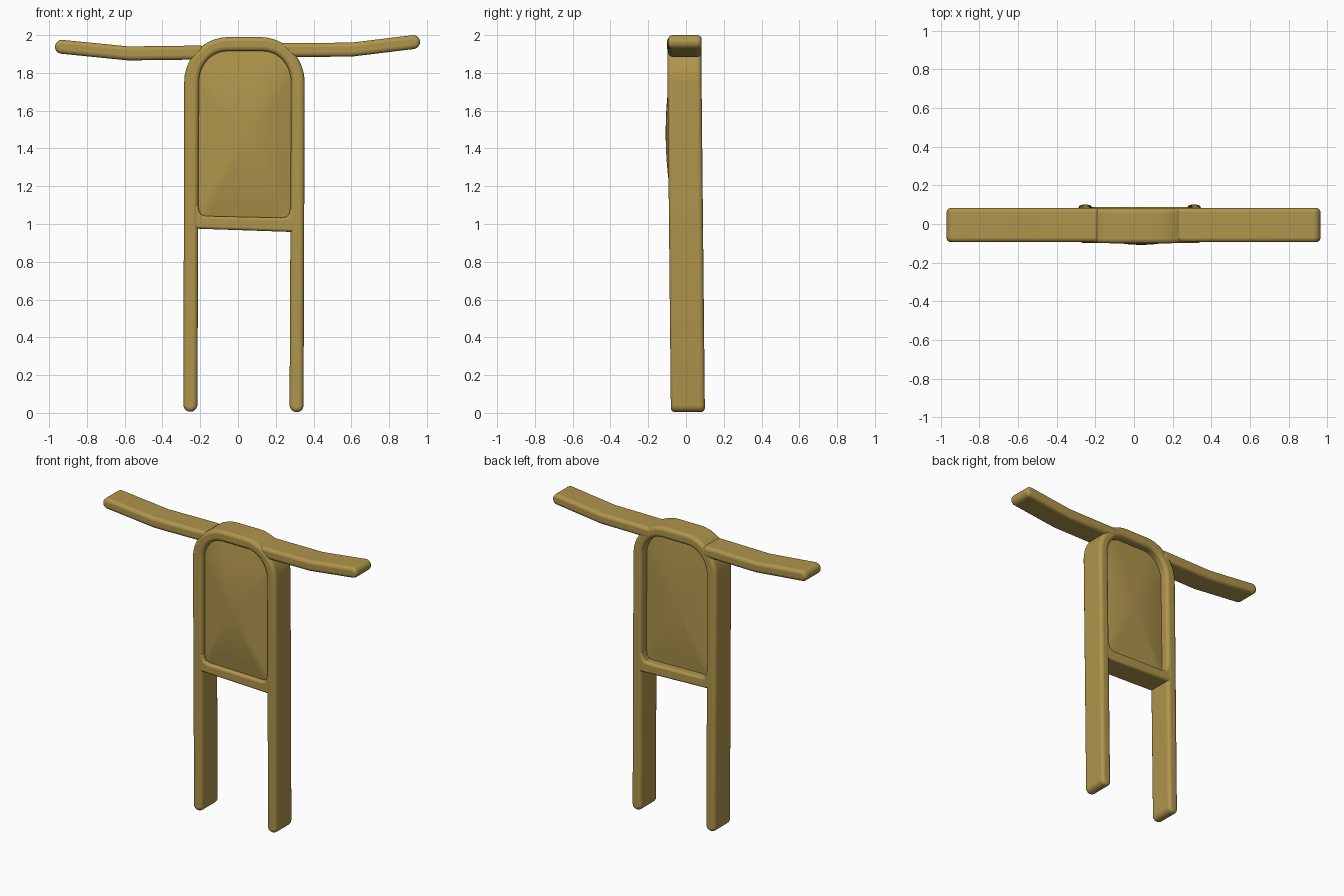
import bpy, bmesh, math

cube = bpy.data.objects.get("Cube")
if cube:
    bpy.data.objects.remove(cube, do_unlink=True)

wood = bpy.data.materials.new("tan_wood")
wood.use_nodes = True
TAN = (0.43, 0.30, 0.072, 1)
wood.diffuse_color = TAN
wood.node_tree.nodes["Principled BSDF"].inputs["Base Color"].default_value = TAN


def lean(z):
    """Backward drift of the body towards the ground."""
    return 0.01 - 0.01 * z


def arc(cx, cz, rx, rz, start, end, steps=10):
    """Points on an elliptical arc, angles in degrees."""
    angles = [math.radians(start + (end - start) * i / steps) for i in range(steps + 1)]
    return [(cx + rx * math.cos(a), cz + rz * math.sin(a)) for a in angles]


def finish(name, bm, bevel=0):
    bmesh.ops.recalc_face_normals(bm, faces=bm.faces)
    mesh = bpy.data.meshes.new(name)
    bm.to_mesh(mesh)
    bm.free()
    mesh.materials.append(wood)
    obj = bpy.data.objects.new(name, mesh)
    bpy.context.collection.objects.link(obj)
    if bevel:
        mod = obj.modifiers.new("rounded_edges", 'BEVEL')
        mod.width = bevel
        mod.segments = 4
        mod.limit_method = 'ANGLE'
        mod.angle_limit = math.radians(45)
    bpy.ops.object.select_all(action='DESELECT')
    obj.select_set(True)
    bpy.context.view_layer.objects.active = obj
    bpy.ops.object.shade_smooth_by_angle(angle=math.radians(40))
    return obj


def slab(name, outline, y0, y1, bevel=0.022, leaning=True):
    """Extrude an outline drawn in x and z through the depth."""
    bm = bmesh.new()
    rows = []
    for y in (y0, y1):
        rows.append([bm.verts.new((x, y + (lean(z) if leaning else 0), z)) for x, z in outline])
    bm.faces.new(rows[0])
    bm.faces.new(rows[1][::-1])
    n = len(outline)
    for i in range(n):
        j = (i + 1) % n
        bm.faces.new((rows[0][i], rows[0][j], rows[1][j], rows[1][i]))
    return finish(name, bm, bevel)


# Arched frame with two legs
outer = arc(0.115, 1.75, 0.238, 0.24, 0, 90) + arc(-0.05, 1.75, 0.235, 0.24, 90, 180)
inner = arc(-0.06, 1.75, 0.147, 0.165, 180, 90) + arc(0.135, 1.75, 0.146, 0.165, 90, 0)
left_foot = arc(0.31, 0.04, 0.037, 0.036, 180, 360)
right_foot = arc(-0.252, 0.042, 0.037, 0.036, 180, 360)
slab("arched_frame", outer + right_foot + inner + left_foot, -0.09, 0.09)

# Crossbar with filleted upper corners
slab("crossbar",
     [(-0.24, 0.976), (0.31, 0.957), (0.31, 1.09), (0.277, 1.09), (0.272, 1.055),
      (0.258, 1.038), (0.23, 1.033), (-0.17, 1.042), (-0.195, 1.05),
      (-0.206, 1.068), (-0.21, 1.10), (-0.24, 1.10)], -0.088, 0.088, 0.018)


# Cushioned panel, domed on both sides
def panel():
    border = inner + [(0.285, 1.4), (0.28, 1.02), (-0.215, 1.02), (-0.212, 1.4)]
    # split the long edges for a smooth dome
    dense = []
    for (ax, az), (bx, bz) in zip(border, border[1:] + border[:1]):
        parts = max(1, round(math.hypot(bx - ax, bz - az) / 0.05))
        dense += [(ax + (bx - ax) * k / parts, az + (bz - az) * k / parts) for k in range(parts)]
    cx, cz, rings, n = 0.037, 1.46, 10, len(dense)
    bm = bmesh.new()
    rims = []
    for edge, centre in ((-0.055, -0.103), (0.03, 0.055)):
        previous = None
        for r in range(rings):
            t = 1.03 * (1 - r / rings)
            depth = edge + (centre - edge) * (1 - min(t, 1) ** 2)
            ring = []
            for x, z in dense:
                pz = cz + (z - cz) * t
                ring.append(bm.verts.new((cx + (x - cx) * t, depth + lean(pz), pz)))
            if previous:
                for i in range(n):
                    j = (i + 1) % n
                    bm.faces.new((previous[i], previous[j], ring[j], ring[i]))
            else:
                rims.append(ring)
            previous = ring
        tip = bm.verts.new((cx, centre + lean(cz), cz))
        for i in range(n):
            bm.faces.new((previous[i], previous[(i + 1) % n], tip))
    for i in range(n):
        j = (i + 1) % n
        bm.faces.new((rims[0][i], rims[0][j], rims[1][j], rims[1][i]))
    finish("back_panel", bm)


panel()


# Side arms, gently bent with rounded tips
def arm(name, side, root, bend, tip):
    half = 0.037
    path = [root, bend, tip]
    top = [(x, z + half) for x, z in path]
    bottom = [(x, z - half) for x, z in path]
    cap = arc(tip[0], tip[1], side * half, half, 90, -90)
    slab(name, top[:2] + cap + bottom[1::-1], -0.094, 0.083, 0.022, leaning=False)


arm("left_arm", 1, (0.21, 1.921), (0.6, 1.923), (0.927, 1.963))
arm("right_arm", -1, (-0.18, 1.908), (-0.58, 1.903), (-0.932, 1.938))
